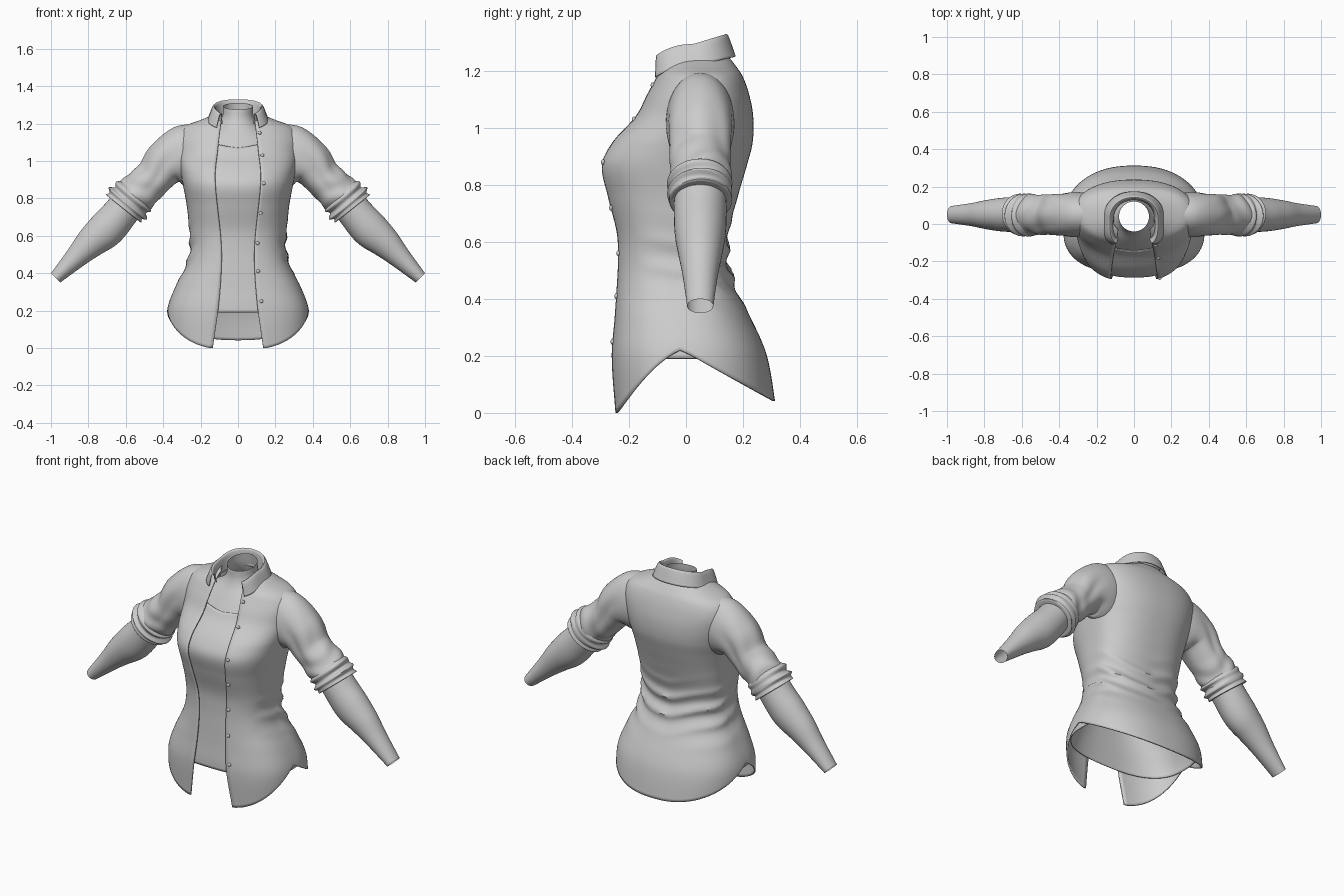
import bpy, bmesh, math
from mathutils import Vector

cube = bpy.data.objects.get("Cube")
if cube:
    bpy.data.objects.remove(cube, do_unlink=True)

grey = bpy.data.materials.new("soft_grey")
grey.use_nodes = True
grey.diffuse_color = (0.6, 0.6, 0.6, 1)
grey.node_tree.nodes["Principled BSDF"].inputs["Base Color"].default_value = (0.6, 0.6, 0.6, 1)


def spline(keys, t):
    """Smooth interpolation of rows (t, values...) at t."""
    t = min(max(t, keys[0][0]), keys[-1][0])
    i = next(k for k in range(len(keys) - 1) if t <= keys[k + 1][0])
    p, q = keys[i], keys[i + 1]
    before, after = keys[max(i - 1, 0)], keys[min(i + 2, len(keys) - 1)]
    h = q[0] - p[0]
    s = (t - p[0]) / h
    out = []
    for j in range(1, len(p)):
        m = (q[j] - before[j]) / (q[0] - before[0]) * h
        n = (after[j] - p[j]) / (after[0] - p[0]) * h
        d = q[j] - p[j]
        out.append(p[j] + s * m + s * s * (3 * d - 2 * m - n) + s ** 3 * (m + n - 2 * d))
    return out


def power(v, e):
    return math.copysign(abs(v) ** e, v)


def bell(v, centre, width):
    return math.exp(-((v - centre) / width) ** 2)


def finish(name, bm, thickness=0):
    bmesh.ops.recalc_face_normals(bm, faces=bm.faces)
    mesh = bpy.data.meshes.new(name)
    bm.to_mesh(mesh)
    bm.free()
    mesh.materials.append(grey)
    obj = bpy.data.objects.new(name, mesh)
    bpy.context.collection.objects.link(obj)
    bpy.ops.object.select_all(action="DESELECT")
    obj.select_set(True)
    bpy.context.view_layer.objects.active = obj
    bpy.ops.object.shade_smooth_by_angle(angle=math.radians(50))
    if thickness:
        mod = obj.modifiers.new("cloth", "SOLIDIFY")
        mod.thickness = thickness
        mod.offset = 0
    return obj


def sheet(name, point, cols, rows, closed, thickness=0):
    """Grid surface from point(u, v); u runs around, v runs along."""
    bm = bmesh.new()
    n = cols if closed else cols + 1
    grid = [[bm.verts.new(point(i / cols, j / rows)) for i in range(n)] for j in range(rows + 1)]
    for low, high in zip(grid, grid[1:]):
        for i in range(cols):
            k = (i + 1) % n
            bm.faces.new((low[i], low[k], high[k], high[i]))
    return finish(name, bm, thickness)


# Torso: height, half width, front y, back y, widest y
TORSO = [
    (0, .37, -.25, .315, 0), (.2, .375, -.26, .28, 0), (.33, .33, -.25, .225, 0),
    (.43, .28, -.244, .175, 0), (.53, .255, -.24, .147, 0), (.63, .258, -.245, .147, 0),
    (.76, .27, -.28, .178, 0), (.87, .29, -.302, .21, 0), (.95, .305, -.262, .23, .02),
    (1.04, .32, -.18, .232, .04), (1.12, .325, -.138, .217, .05), (1.18, .29, -.105, .195, .05),
    (1.215, .2, -.085, .172, .04), (1.25, .115, -.06, .145, .04)]
OPENING = [(0, .135), (.26, .1), (.53, .088), (.9, .122), (1.06, .108), (1.25, .085)]
TOP = 1.25


def front_power(z):
    return .74 + .22 * min(max((z - .95) / .2, 0), 1)


def torso(angle, z, inset=0):
    a, front, back, mid = spline(TORSO, z)
    c = math.cos(angle)
    e = front_power(z) if c > 0 else .85
    # blend the powers at the side seam
    x = (a - inset) * power(math.sin(angle), e)
    y = mid - (mid - front - inset if c > 0 else back - mid - inset) * power(c, e)
    return Vector((x, y, z))


def edge_angle(z):
    a = spline(TORSO, z)[0]
    return math.asin((spline(OPENING, z)[0] / a) ** (1 / front_power(z)))


def shirt_point(u, v):
    start = edge_angle(.05)
    y = torso(start + u * 2 * (math.pi - start), .12).y
    hem = .22 * (1 - min(-y / .25, 1) ** 1.4) if y < 0 else .22 - .18 * min(y / .3, 1)
    z = hem + (TOP - hem) * (1 - (1 - v) ** 1.5)
    start = edge_angle(z)
    angle = start + u * 2 * (math.pi - start)
    p = torso(angle, z)
    # gathered waist folds, strongest at sides and back
    side = min(angle, 2 * math.pi - angle)
    wave = 1 - 2 * abs(math.sin(32 * z + 2.2 * side + .5 * math.sin(3 * angle)))
    amount = .011 * bell(z, .52, .12) * min(max(side - .9, 0), 1)
    p += Vector((math.sin(angle), -math.cos(angle), 0)) * wave * amount
    return p


sheet("open_shirt", shirt_point, 96, 110, False, .008)


def vest_point(u, v):
    angle = u * 2 * math.pi
    top = 1.07 + .06 * (1 - math.cos(angle)) + .05 * abs(math.sin(angle))
    return torso(angle, .19 + (top - .19) * v, .018)


sheet("undershirt", vest_point, 72, 60, True, .004)

# Neck and upper chest: height, half width, front y, back y
NECK = [(1, .27, -.185, .19), (1.08, .25, -.135, .18), (1.14, .19, -.095, .165),
        (1.19, .115, -.062, .145), (1.24, .085, -.045, .13), (1.31, .08, -.04, .12)]


def neck_point(u, v):
    angle = u * 2 * math.pi
    z = 1 + .31 * v
    a, front, back = spline(NECK, z)
    c = math.cos(angle)
    tilt = -.035 * v ** 4 * (1 + c) / 2
    return Vector((a * math.sin(angle), (front + back) / 2 - (back - front) / 2 * c, z + tilt))


sheet("neck", neck_point, 48, 24, True)

# Collar: position, half width, front y, back y, front z, back z
COLLAR = [(0, .11, -.09, .13, 1.19, 1.23), (.4, .122, -.108, .137, 1.232, 1.318),
          (.5, .128, -.113, .142, 1.238, 1.327), (.6, .137, -.115, .149, 1.225, 1.315),
          (1, .162, -.116, .172, 1.165, 1.25)]


def collar_point(u, v):
    start = .62 - .1 * v
    angle = start + u * 2 * (math.pi - start)
    a, front, back, low, high = spline(COLLAR, v)
    c, s = math.cos(angle), math.sin(angle)
    e = .5 if c > 0 else .95
    y = .03 - (.03 - front if c > 0 else back - .03) * power(c, e)
    w = ((1 - c) / 2) ** .7
    return Vector((a * power(s, e), y, low + (high - low) * w))


sheet("collar", collar_point, 56, 20, False, .006)

# Arm paths: position, x, z, in-plane radius, depth radius
SLEEVE = [(0, .2, 1.04, .155, .11), (.2, .29, 1.025, .165, .12), (.45, .385, .985, .135, .118),
          (.65, .45, .91, .108, .11), (.85, .535, .83, .108, .108), (1, .6, .765, .1, .1)]
CUFF = [(0, .545, .825, .1, .1), (.2, .56, .808, .121, .115), (.38, .575, .79, .112, .106),
        (.6, .59, .772, .128, .117), (.75, .6, .76, .115, .106), (.9, .612, .745, .12, .11),
        (1, .612, .745, .095, .095)]
FOREARM = [(0, .56, .815, .09, .09), (.2, .63, .72, .094, .092), (.4, .705, .635, .099, .09),
           (.6, .785, .565, .083, .078), (.8, .865, .485, .06, .062), (1, .975, .375, .035, .046)]


def arm_tube(name, keys, sign, crease, cols, rows, thickness=0):
    def point(u, v):
        x, z, r, depth = spline(keys, v)
        x0, z0 = spline(keys, v - .04)[:2]
        x1, z1 = spline(keys, v + .04)[:2]
        along = Vector((x1 - x0, 0, z1 - z0)).normalized()
        across = Vector((-along.z, 0, along.x))
        angle = u * 2 * math.pi
        k = 1 + crease(angle, v)
        p = Vector((x, .05, z)) + across * r * k * math.cos(angle)
        p.y += depth * k * math.sin(angle)
        p.x *= sign
        return p
    return sheet(name, point, cols, rows, True, thickness)


def sleeve_crease(angle, v):
    # long pulls down the sleeve, then bunching above the cuff
    long_pull = -.08 * abs(math.sin(3.5 * math.cos(angle) + 3 * v)) ** 3 * bell(v, .55, .22)
    bunch = .05 * math.sin(30 * v + 2 * math.sin(2 * angle)) * bell(v, .88, .14)
    return long_pull + bunch


def cuff_crease(angle, v):
    return .045 * math.sin(14 * v + 2.5 * math.sin(angle)) * math.sin(math.pi * v)


for side, sign in (("left", 1), ("right", -1)):
    arm_tube(side + "_sleeve", SLEEVE, sign, sleeve_crease, 64, 60)
    arm_tube(side + "_rolled_cuff", CUFF, sign, cuff_crease, 56, 36)
    arm_tube(side + "_forearm", FOREARM, sign, lambda a, v: 0, 40, 30)

# Buttons down the left placket
for i, z in enumerate((1.15, 1.03, .88, .72, .56, .41, .25)):
    bm = bmesh.new()
    bmesh.ops.create_uvsphere(bm, u_segments=12, v_segments=8, radius=.01)
    spot = torso(edge_angle(z) + .06, z)
    for v in bm.verts:
        v.co = spot + Vector((v.co.x, v.co.y * .7 - .006, v.co.z))
    finish("button_%d" % (i + 1), bm)
